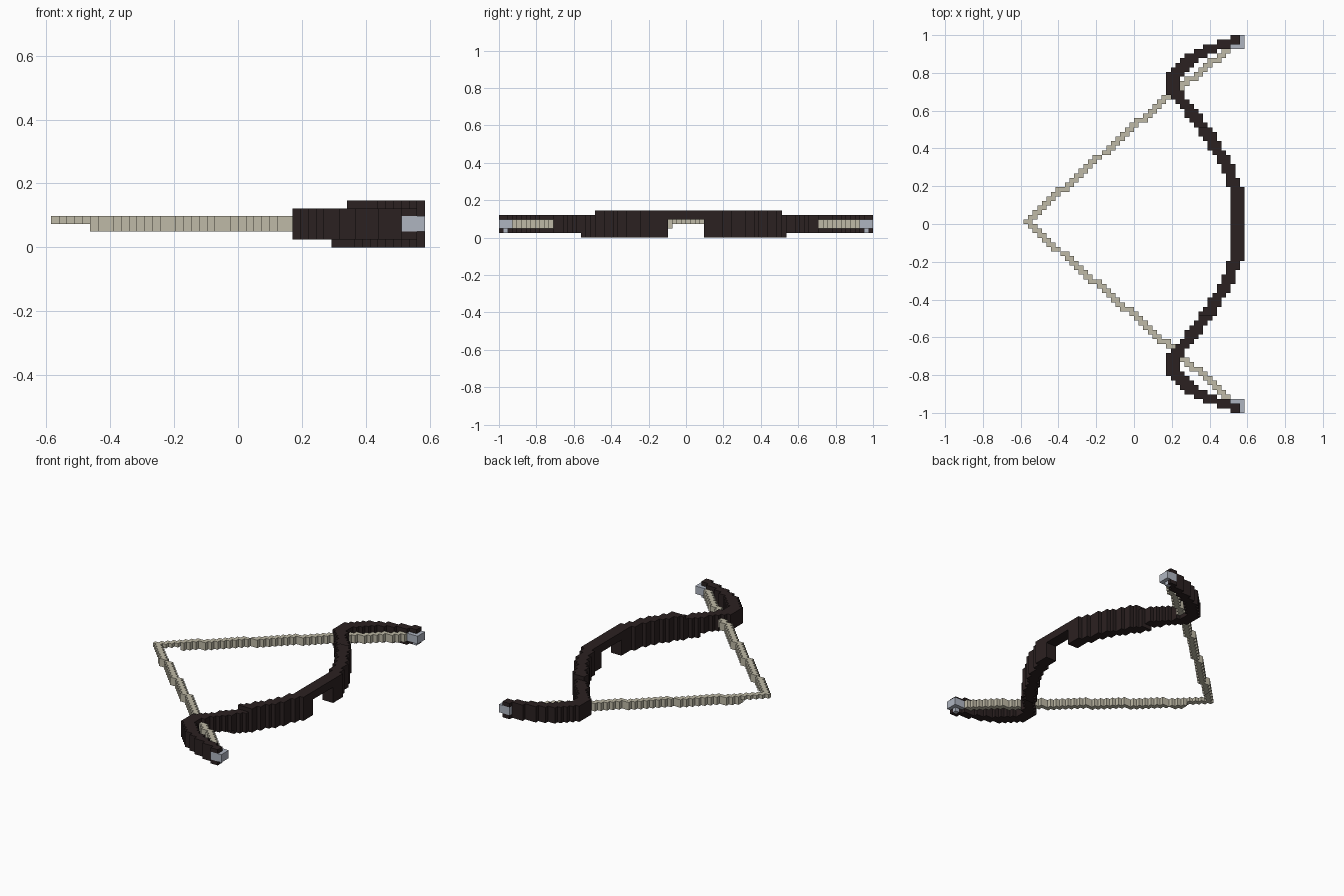
import bpy
from math import floor
from mathutils import Vector

if "Cube" in bpy.data.objects:
    bpy.data.objects.remove(bpy.data.objects["Cube"])

H = 2 / 82                      # edge of one small block
NX, NY = 48, 82


def material(name, rgb):
    m = bpy.data.materials.new(name)
    m.use_nodes = True
    m.diffuse_color = (*rgb, 1)
    m.node_tree.nodes["Principled BSDF"].inputs["Base Color"].default_value = (*rgb, 1)
    return m


def to_grid(x, y):
    return Vector((x / H + NX / 2, y / H + NY / 2))


def distance(p, a, b):
    t = max(0, min(1, (p - a).dot(b - a) / (b - a).length_squared))
    return (p - a.lerp(b, t)).length


cells = {}                      # block position -> part name

# Bowstring: two drawn halves meeting at the nock point
for path in ([(-0.573, 0.012), (0.17, 0.665), (0.55, 0.96)],
             [(-0.573, 0.012), (0.55, -0.96)]):
    points = [to_grid(*p) for p in path]
    for a, b in zip(points, points[1:]):
        for s in range(801):
            p = a.lerp(b, s / 800)
            i, j = floor(p.x), floor(p.y)
            for k in ((3,) if i < 5 else (2, 3)):
                cells[i, j, k] = "bowstring"

# Recurved limbs: half profile mirrored across the grip
half = [(0.548, 0), (0.548, 0.17), (0.50, 0.29), (0.44, 0.40), (0.37, 0.505),
        (0.295, 0.605), (0.215, 0.695), (0.203, 0.765), (0.24, 0.825),
        (0.32, 0.885), (0.43, 0.935), (0.54, 0.972)]
for side in (1, -1):
    points = [to_grid(x, y * side) for x, y in half]
    for n, (a, b) in enumerate(zip(points, points[1:])):
        radius = 1.5 if n < 1 else 1.3 if n < 9 else 1.05
        for i in range(NX):
            for j in range(NY):
                if distance(Vector((i + 0.5, j + 0.5)), a, b) > radius:
                    continue
                y = (j + 0.5) * H - 1
                if abs(y) < 0.1:            # slim grip above the arrow rest
                    layers = range(4, 6)
                else:                       # deep inner limb, thinner outer limb
                    layers = range(0 if -0.56 < y < 0.54 else 1,
                                   6 if -0.49 < y < 0.51 else 5)
                for k in layers:
                    cells[i, j, k] = "bow_grip" if abs(y) < 0.1 else (
                        "left_limb" if side > 0 else "right_limb")

# Metal caps at both limb tips
for name, first in (("front_tip_cap", 0), ("back_tip_cap", NY - 3)):
    for i in range(NX - 3, NX):
        for j in range(first, first + 3):
            for k in (2, 3):
                cells[i, j, k] = name
    cells[NX - 2, first + 1, 1] = name

# Corner offsets for the outward face in each direction
FACES = {}
for axis in range(3):
    for sign in (0, 1):
        normal = [0, 0, 0]
        normal[axis] = 2 * sign - 1
        u, v = (axis + 1) % 3, (axis + 2) % 3
        loop = []
        for du, dv in ((0, 0), (1, 0), (1, 1), (0, 1)):
            corner = [0, 0, 0]
            corner[axis], corner[u], corner[v] = sign, du, dv
            loop.append(tuple(corner))
        FACES[tuple(normal)] = loop if sign else loop[::-1]


def build(name, mat):
    """Make the visible skin of all blocks belonging to one part."""
    index, faces = {}, []
    for c, part in cells.items():
        if part != name:
            continue
        for d, loop in FACES.items():
            if tuple(p + q for p, q in zip(c, d)) in cells:
                continue
            corners = [tuple(p + q for p, q in zip(c, o)) for o in loop]
            faces.append([index.setdefault(v, len(index)) for v in corners])
    verts = [((i - NX / 2) * H, (j - NY / 2) * H, k * H) for i, j, k in index]
    mesh = bpy.data.meshes.new(name)
    mesh.from_pydata(verts, [], faces)
    mesh.materials.append(mat)
    bpy.context.collection.objects.link(bpy.data.objects.new(name, mesh))


wood = material("dark wood", (0.024, 0.015, 0.015))
cord = material("pale cord", (0.52, 0.49, 0.385))
metal = material("grey metal", (0.43, 0.46, 0.53))
for part, mat in (("bowstring", cord), ("bow_grip", wood), ("left_limb", wood),
                  ("right_limb", wood), ("front_tip_cap", metal), ("back_tip_cap", metal)):
    build(part, mat)
